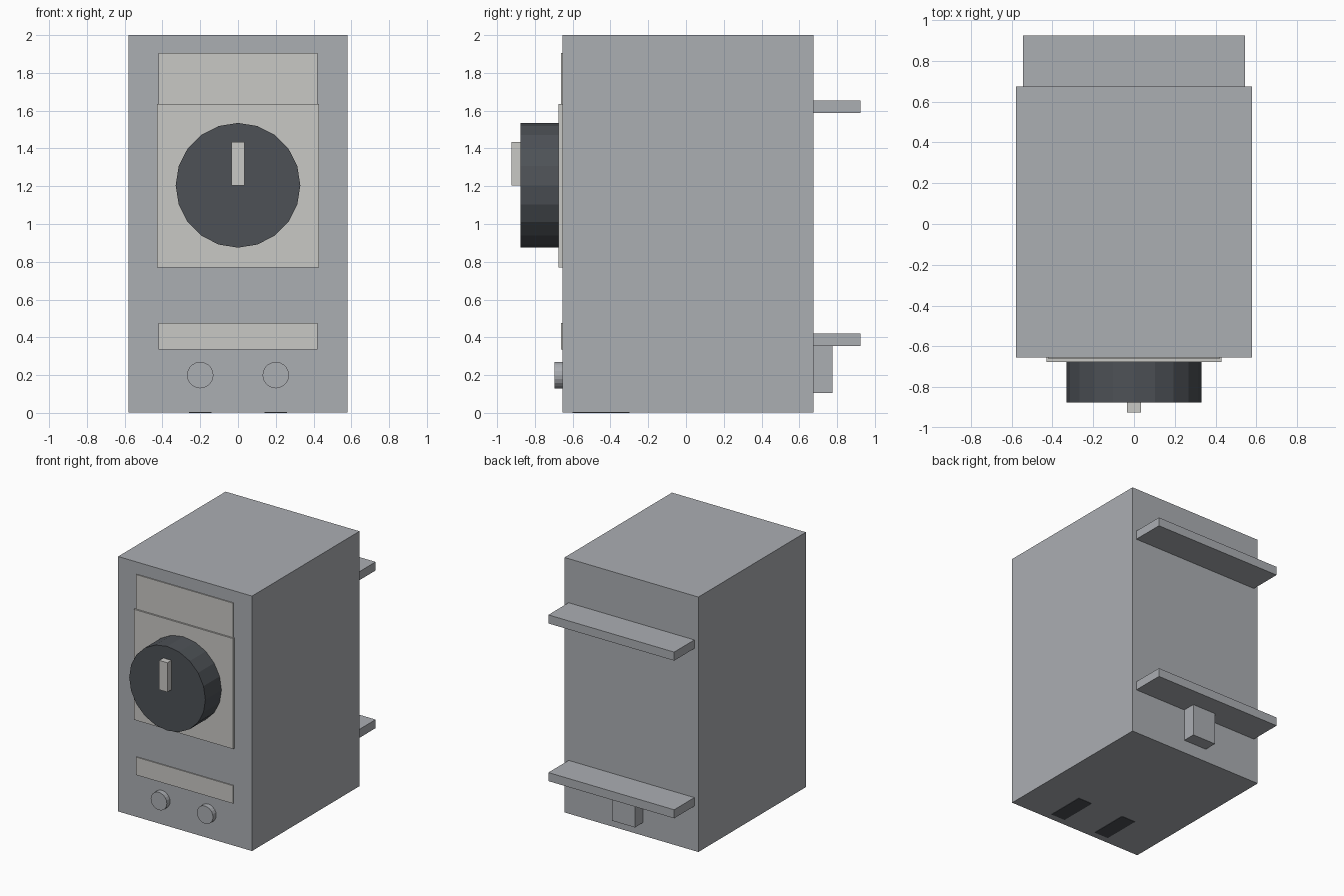
import bpy
import bmesh
from math import radians
from mathutils import Matrix, Vector

if "Cube" in bpy.data.objects:
    bpy.data.objects.remove(bpy.data.objects["Cube"], do_unlink=True)


def material(name, rgb):
    mat = bpy.data.materials.new(name)
    mat.use_nodes = True
    color = (*rgb, 1)
    mat.diffuse_color = color
    mat.node_tree.nodes["Principled BSDF"].inputs["Base Color"].default_value = color
    return mat


grey = material("housing grey", (0.41, 0.425, 0.45))
cream = material("label cream", (0.584, 0.578, 0.558))
dark = material("dark charcoal", (0.075, 0.083, 0.094))


def finish(bm, name, mat):
    mesh = bpy.data.meshes.new(name)
    bm.to_mesh(mesh)
    bm.free()
    mesh.materials.append(mat)
    obj = bpy.data.objects.new(name, mesh)
    bpy.context.collection.objects.link(obj)


def box(name, mat, x, y, z):
    """Box from (min, max) ranges along each axis."""
    low, high = (Vector(corner) for corner in zip(x, y, z))
    bm = bmesh.new()
    matrix = Matrix.Translation((low + high) / 2) @ Matrix.Diagonal((*(high - low), 1))
    bmesh.ops.create_cube(bm, size=1, matrix=matrix)
    finish(bm, name, mat)


def disc(name, mat, x, y, z, radius, sides):
    """Cylinder along y, spanning the (min, max) range y."""
    bm = bmesh.new()
    matrix = Matrix.Translation((x, sum(y) / 2, z)) @ Matrix.Rotation(radians(90), 4, "X")
    bmesh.ops.create_cone(bm, cap_ends=True, segments=sides, radius1=radius,
                          radius2=radius, depth=y[1] - y[0], matrix=matrix)
    finish(bm, name, mat)


FRONT, BACK = -0.655, 0.675

# Housing
box("housing", grey, (-0.58, 0.58), (FRONT, BACK), (0.003, 2))

# Front labels and dial plate
box("upper_label", cream, (-0.42, 0.42), (-0.663, FRONT), (1.6, 1.905))
box("lower_label", cream, (-0.42, 0.42), (-0.663, FRONT), (0.335, 0.475))
box("dial_plate", cream, (-0.43, 0.43), (-0.676, FRONT), (0.77, 1.635))

# Rotary knob with pointer
disc("knob", dark, 0, (-0.875, -0.676), 1.205, 0.33, 20)
box("knob_pointer", cream, (-0.035, 0.035), (-0.925, -0.875), (1.205, 1.435))

# Front terminals and the slots underneath
for side, x in (("right", -0.2), ("left", 0.2)):
    disc(side + "_terminal", grey, x, (-0.695, FRONT), 0.2, 0.07, 20)
    box(side + "_bottom_slot", dark, (x - 0.06, x + 0.06), (-0.6, -0.3), (0, 0.006))

# Rear mounting rails and clip
for name, z in (("lower_rail", 0.353), ("upper_rail", 1.588)):
    box(name, grey, (-0.545, 0.545), (BACK, 0.925), (z, z + 0.067))
box("rail_clip", grey, (-0.1, 0.1), (BACK, 0.775), (0.105, 0.353))
